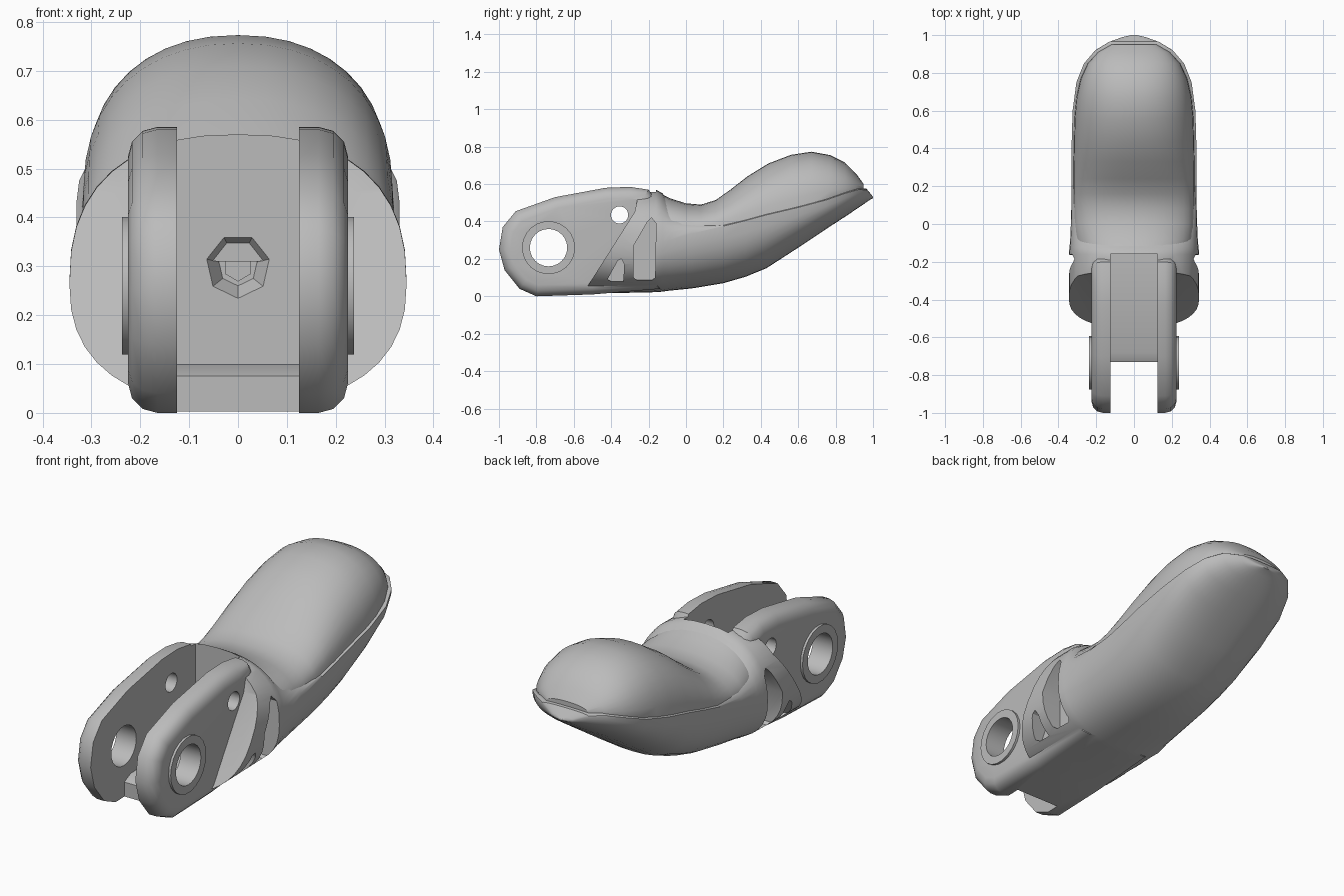
import bpy
import bmesh
from math import cos, sin, pi, radians
from mathutils import Matrix

cube = bpy.data.objects.get("Cube")
if cube:
    bpy.data.objects.remove(cube, do_unlink=True)

grey = bpy.data.materials.new("plain grey")
grey.use_nodes = True
tone = (0.5, 0.5, 0.5, 1)
grey.diffuse_color = tone
grey.node_tree.nodes["Principled BSDF"].inputs["Base Color"].default_value = tone


def finish(bm, name):
    bmesh.ops.recalc_face_normals(bm, faces=bm.faces[:])
    mesh = bpy.data.meshes.new(name)
    bm.to_mesh(mesh)
    bm.free()
    mesh.materials.append(grey)
    obj = bpy.data.objects.new(name, mesh)
    bpy.context.scene.collection.objects.link(obj)
    return obj


def power(v, n):
    return (1 if v >= 0 else -1) * abs(v) ** (2 / n)


def loft(name, rows, n, sides=40):
    """Rows give y, half width, bottom z, widest z and top z."""
    bm = bmesh.new()
    rings = []
    for y, w, low, mid, top in rows:
        ring = []
        for i in range(sides):
            a = 2 * pi * i / sides
            s = power(sin(a), n)
            z = mid + s * (top - mid if s > 0 else mid - low)
            ring.append(bm.verts.new((w * power(cos(a), n), y, z)))
        rings.append(ring)
    for a, b in zip(rings, rings[1:]):
        for i in range(sides):
            j = (i + 1) % sides
            bm.faces.new((a[i], a[j], b[j], b[i]))
    bm.faces.new(rings[0])
    bm.faces.new(rings[-1])
    return finish(bm, name)


def prism(name, outline, x0, x1, bevel=0):
    """Side outline (y, z) drawn out along x."""
    bm = bmesh.new()
    a = [bm.verts.new((x0, y, z)) for y, z in outline]
    b = [bm.verts.new((x1, y, z)) for y, z in outline]
    bm.faces.new(a)
    bm.faces.new(b)
    for i in range(len(a)):
        j = (i + 1) % len(a)
        bm.faces.new((a[i], a[j], b[j], b[i]))
    if bevel:
        rim = [e for e in bm.edges if abs(e.verts[0].co.x - e.verts[1].co.x) < 0.001]
        bmesh.ops.recalc_face_normals(bm, faces=bm.faces[:])
        bmesh.ops.bevel(bm, geom=rim, offset=bevel, segments=3,
                        profile=0.5, affect='EDGES')
    return finish(bm, name)


def cone(name, loc, r1, r2, depth, axis, sides):
    turn = Matrix.Rotation(pi / 2, 4, 'Y') if axis == 'X' else Matrix.Rotation(-pi / 2, 4, 'X')
    bm = bmesh.new()
    bmesh.ops.create_cone(bm, cap_ends=True, segments=sides, radius1=r1, radius2=r2,
                          depth=depth, matrix=Matrix.Translation(loc) @ turn)
    return finish(bm, name)


def combine(target, tool, operation):
    tool.hide_render = True
    mod = target.modifiers.new("join", 'BOOLEAN')
    mod.operation = operation
    mod.solver = 'EXACT'
    mod.object = tool
    bpy.context.view_layer.update()
    with bpy.context.temp_override(object=target, active_object=target):
        bpy.ops.object.modifier_apply(modifier=mod.name)
    bpy.data.objects.remove(tool, do_unlink=True)


# Fingertip shell: broad at the knuckle, a shallow tray under the pad
shell = loft("fingertip_shell", [
    (-0.62, 0.345, 0.012, 0.26, 0.565),
    (-0.16, 0.345, 0.022, 0.27, 0.57),
    (-0.125, 0.342, 0.025, 0.285, 0.55),
    (-0.09, 0.338, 0.03, 0.30, 0.50),
    (0.03, 0.333, 0.042, 0.335, 0.44),
    (0.2, 0.33, 0.07, 0.375, 0.39),
    (0.32, 0.33, 0.105, 0.405, 0.415),
    (0.43, 0.33, 0.15, 0.435, 0.445),
    (0.6, 0.325, 0.26, 0.475, 0.485),
    (0.75, 0.305, 0.36, 0.515, 0.525),
    (0.85, 0.265, 0.425, 0.55, 0.56),
    (0.92, 0.205, 0.472, 0.57, 0.58),
    (0.965, 0.13, 0.503, 0.565, 0.575),
    (0.99, 0.06, 0.52, 0.535, 0.545),
    (1.0, 0.015, 0.524, 0.528, 0.532)], 2.4)

# Slanted shoulder in front of the broad part
combine(shell, prism("shoulder_cutter", [
    (-1.2, -0.2), (-0.69, -0.2), (-0.535, 0.04), (-0.275, 0.45),
    (-0.255, 0.54), (-0.25, 0.8), (-1.2, 0.8)], -0.6, 0.6), 'DIFFERENCE')

# Hinge fork with rounded outer edges
combine(shell, prism("hinge_fork", [
    (-1.0, 0.25), (-0.98, 0.37), (-0.91, 0.455), (-0.7, 0.53), (-0.43, 0.58),
    (-0.3, 0.585), (-0.2, 0.57), (-0.14, 0.48), (-0.14, 0.04), (-0.5, 0.01),
    (-0.8, 0.0), (-0.89, 0.04), (-0.97, 0.14)], -0.225, 0.225, 0.06), 'UNION')
combine(shell, cone("pin_boss", (0, -0.735, 0.26), 0.142, 0.142, 0.474, 'X', 22), 'UNION')

# Slot between the cheeks, leaving a short floor
combine(shell, prism("slot_cutter", [
    (-1.2, -0.2), (-0.73, -0.2), (-0.73, 0.075), (-0.68, 0.1),
    (-0.16, 0.1), (-0.16, 0.9), (-1.2, 0.9)], -0.125, 0.125), 'DIFFERENCE')

# Pin hole, small cord hole and the socket in the slot wall
for y, z, r in ((-0.735, 0.26, 0.1), (-0.355, 0.435, 0.046)):
    combine(shell, cone("hole_cutter", (0, y, z), r, r, 1.2, 'X', 24), 'DIFFERENCE')
combine(shell, cone("socket_cutter", (0, -0.145, 0.3), 0.072, 0.04, 0.05, 'Y', 7), 'DIFFERENCE')
combine(shell, cone("cord_cutter", (0, -0.1, 0.3), 0.03, 0.03, 0.1, 'Y', 6), 'DIFFERENCE')

# Side pockets on both flanks
pockets = (
    [(-0.28, 0.1), (-0.265, 0.088), (-0.18, 0.088), (-0.165, 0.1),
     (-0.16, 0.39), (-0.185, 0.42), (-0.205, 0.4), (-0.28, 0.27)],
    [(-0.42, 0.09), (-0.4, 0.08), (-0.335, 0.08), (-0.33, 0.17), (-0.345, 0.2), (-0.365, 0.19)])
for outline in pockets:
    for side in (-1, 1):
        combine(shell, prism("pocket_cutter", outline, side * 0.235, side * 0.6), 'DIFFERENCE')

# Soft pad resting in the shell
pad_rows = [
    (-0.14, 0.29, 0.34, 0.55), (-0.08, 0.318, 0.34, 0.522), (0.0, 0.32, 0.345, 0.497),
    (0.08, 0.32, 0.35, 0.49), (0.16, 0.32, 0.365, 0.515), (0.24, 0.32, 0.385, 0.572),
    (0.33, 0.32, 0.405, 0.642), (0.44, 0.318, 0.435, 0.71), (0.56, 0.315, 0.465, 0.756),
    (0.67, 0.305, 0.495, 0.773), (0.77, 0.282, 0.52, 0.755), (0.85, 0.245, 0.545, 0.715),
    (0.91, 0.19, 0.565, 0.655), (0.95, 0.12, 0.57, 0.6)]
pad = loft("fingertip_pad", [(y, w, mid - 0.03, mid, top) for y, w, mid, top in pad_rows], 2.2)

# Smooth shading that keeps the cut edges crisp
bpy.ops.object.select_all(action='DESELECT')
for obj in (shell, pad):
    obj.select_set(True)
bpy.context.view_layer.objects.active = shell
bpy.ops.object.shade_smooth_by_angle(angle=radians(32))
